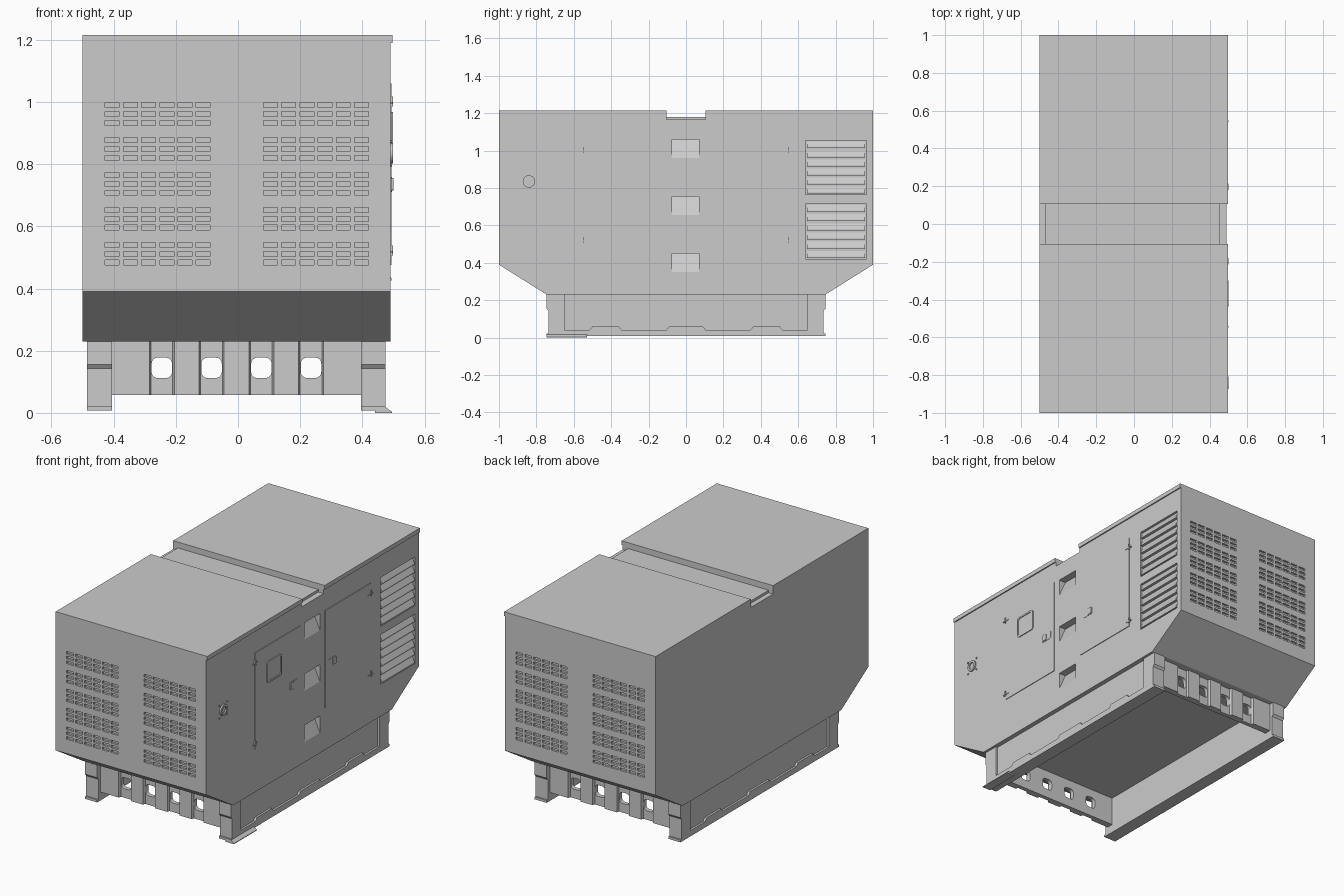
import bpy, bmesh, math

if "Cube" in bpy.data.objects:
    bpy.data.objects.remove(bpy.data.objects["Cube"])

CX, XR, XL = -0.005, 0.49, -0.50   # canopy centre, right and left walls


def add_prism(bm, pts, axis, a, b):
    """Closed prism: 2D outline swept along an axis from a to b."""
    def place(p, t):
        return {'x': (t, p[0], p[1]), 'y': (p[0], t, p[1]), 'z': (p[0], p[1], t)}[axis]
    lo = [bm.verts.new(place(p, a)) for p in pts]
    hi = [bm.verts.new(place(p, b)) for p in pts]
    n = len(pts)
    bm.faces.new(lo)
    bm.faces.new(hi[::-1])
    for i in range(n):
        j = (i + 1) % n
        bm.faces.new((lo[i], hi[i], hi[j], lo[j]))


def finish(name, bm):
    bmesh.ops.recalc_face_normals(bm, faces=bm.faces[:])
    me = bpy.data.meshes.new(name)
    bm.to_mesh(me)
    bm.free()
    ob = bpy.data.objects.new(name, me)
    bpy.context.scene.collection.objects.link(ob)
    return ob


def prisms(name, items):
    bm = bmesh.new()
    for it in items:
        add_prism(bm, *it)
    return finish(name, bm)


def rect(u0, u1, v0, v1):
    return [(u0, v0), (u1, v0), (u1, v1), (u0, v1)]


def rounded(u0, u1, v0, v1, r, seg=4):
    out = []
    for cu, cv, s in ((u1 - r, v1 - r, 0), (u0 + r, v1 - r, 90), (u0 + r, v0 + r, 180), (u1 - r, v0 + r, 270)):
        for k in range(seg + 1):
            t = math.radians(s + 90 * k / seg)
            out.append((cu + r * math.cos(t), cv + r * math.sin(t)))
    return out


def circle(u, v, r, n=24):
    return [(u + r * math.cos(2 * math.pi * i / n), v + r * math.sin(2 * math.pi * i / n)) for i in range(n)]


def cut(ob, items):
    """Subtract prisms from an object and bake the result."""
    cutter = prisms("cutter", items)
    cutter.hide_render = True
    m = ob.modifiers.new("cut", 'BOOLEAN')
    m.operation, m.solver, m.object = 'DIFFERENCE', 'EXACT', cutter
    dg = bpy.context.evaluated_depsgraph_get()
    me = bpy.data.meshes.new_from_object(ob.evaluated_get(dg))
    ob.modifiers.clear()
    ob.data = me
    bpy.data.objects.remove(cutter)


# Canopy: side outline with sloped ends below and a channel across the roof
side = [(-1, 0.39), (-0.745, 0.23), (0.745, 0.23), (1, 0.39), (1, 1.215), (0.105, 1.215),
        (0.105, 1.165), (-0.105, 1.165), (-0.105, 1.215), (-1, 1.215)]
canopy = prisms("canopy", [(side, 'x', XL, XR)])

cuts = []
# Ventilation slots in both ends
for y0, y1 in ((-1.05, -0.988), (0.988, 1.05)):
    for x0 in (-0.427, 0.082):
        for c in range(6):
            for r in range(5):
                for k in range(3):
                    x, z = x0 + c * 0.0585, 0.998 - r * 0.1125 - k * 0.0285
                    cuts.append((rect(x, x + 0.045, z - 0.016, z), 'y', y0, y1))
# Sloped pockets between the doors
POCKETS = (0.35, 0.655, 0.96)
for z in POCKETS:
    cuts.append(([(XR + 0.02, z - 0.001), (XR, z), (XR - 0.045, z + 0.1), (XR + 0.02, z + 0.1)], 'y', -0.075, 0.07))
# Recesses behind the side louvres
LOUVRES = ((0.765, 1.055), (0.42, 0.715))
for z0, z1 in LOUVRES:
    cuts.append((rect(0.64, 0.965, z0, z1), 'x', XR - 0.014, XR + 0.05))
cut(canopy, cuts)

# Raised floor of the roof channel
prisms("roof_channel_floor", [(rect(-0.47, 0.455, -0.105, 0.105), 'z', 1.16, 1.18)])
# Projecting roof edge on the service side
prisms("roof_edge", [(rect(y0, y1, 1.19, 1.215), 'x', XR - 0.002, 0.497)
                     for y0, y1 in ((-1, -0.105), (0.105, 1))])

# Louvre blades
blades = []
for z0, z1 in LOUVRES:
    h = (z1 - z0) / 6
    for i in range(6):
        z = z0 + i * h
        blades.append(([(XR - 0.015, z + h - 0.004), (XR - 0.015, z + 0.006), (XR + 0.003, z + 0.006),
                        (XR + 0.003, z + 0.014)], 'y', 0.648, 0.957))
prisms("louvre_blades", blades)

# Service doors with hinges and latches
for name, s in (("front", -1), ("rear", 1)):
    ya, yb = sorted((s * 0.115, s * 0.545))
    prisms(name + "_door", [(rect(ya, yb, 0.485, 1.06), 'x', XR - 0.002, XR + 0.004)])
    hinges = []
    for z in (0.52, 1.0):
        hinges.append((rect(s * 0.545 - 0.004, s * 0.545 + 0.004, z - 0.014, z + 0.018), 'x', XR, XR + 0.009))
        hinges.append((rect(s * 0.54 - 0.022, s * 0.54 + 0.022, z - 0.006, z), 'x', XR, XR + 0.007))
    prisms(name + "_door_hinges", hinges)
    yc = s * 0.18
    prisms(name + "_door_latch", [
        (rounded(yc - 0.037, yc + 0.037, 0.711, 0.759, 0.008), 'x', XR, XR + 0.006),
        (rounded(yc + s * 0.018 - 0.017, yc + s * 0.018 + 0.017, 0.715, 0.755, 0.008), 'x', XR, XR + 0.010)])

# Control window: raised frame with a recessed pane
frame = prisms("control_window_frame", [(rounded(-0.437, -0.298, 0.838, 0.967, 0.018), 'x', XR, XR + 0.009)])
cut(frame, [(rounded(-0.427, -0.308, 0.848, 0.957, 0.014), 'x', XR + 0.005, XR + 0.05)])

# Round port with collar and corner bolts
port = prisms("port_collar", [(circle(-0.84, 0.835, 0.033), 'x', XR - 0.002, XR + 0.009)])
cut(port, [(circle(-0.84, 0.835, 0.021), 'x', XR + 0.001, XR + 0.05)])
prisms("port_bolts", [(circle(-0.84 + a * 0.037, 0.835 + b * 0.037, 0.005, 8), 'x', XR, XR + 0.005)
                      for a in (-1, 1) for b in (-1, 1)])

# Base rails, end posts and feet on both sides
scallop = [(-0.65, 0.02), (0.65, 0.02), (0.65, 0.042)]
for c in (0.43, 0.0, -0.43):
    w = 0.09 if c == 0 else 0.07
    scallop += [(c + w + 0.015, 0.042), (c + w, 0.06), (c - w, 0.06), (c - w - 0.015, 0.042)]
scallop.append((-0.65, 0.042))
for name, s in (("left", -1), ("right", 1)):
    inner, outer = CX + s * 0.40, CX + s * 0.48
    prisms(name + "_rail_web", [(rect(-0.66, 0.66, 0.02, 0.235), 'x', inner, outer - s * 0.012)])
    prisms(name + "_rail_scalloped_lip", [(scallop, 'x', outer - s * 0.02, outer)])
    prisms(name + "_rail_foot", [(rect(-0.745, 0.745, 0.008, 0.022), 'x', inner, outer)])
    posts = []
    for e in (-1, 1):
        posts.append(([(e * 0.65, 0.015), (e * 0.735, 0.015), (e * 0.735, 0.142), (e * 0.745, 0.155),
                       (e * 0.745, 0.235), (e * 0.65, 0.235)], 'x', inner, outer))
    prisms(name + "_rail_posts", posts)

# Toe plate under the front right foot
prisms("toe_plate", [([(0.44, 0.008), (0.475, 0.018), (0.495, 0.004), (0.495, 0.0), (0.44, 0.0)],
                      'y', -0.745, -0.53)])

# Pressed end crossmembers with rounded lifting holes
HOLES = (-0.245, -0.085, 0.075, 0.235)
for name, s in (("front", -1), ("rear", 1)):
    face, deep, back = s * 0.715, s * 0.70, s * 0.675
    line = [(-0.41, face)]
    for x in HOLES:
        line += [(x - 0.04, face), (x - 0.035, deep), (x + 0.035, deep), (x + 0.04, face)]
    line += [(0.40, face), (0.40, back), (-0.41, back)]
    member = prisms(name + "_crossmember", [(line, 'z', 0.058, 0.235)])
    cut(member, [(rounded(x - 0.033, x + 0.033, 0.112, 0.178, 0.02), 'y', s * 0.6, s * 0.8) for x in HOLES])
